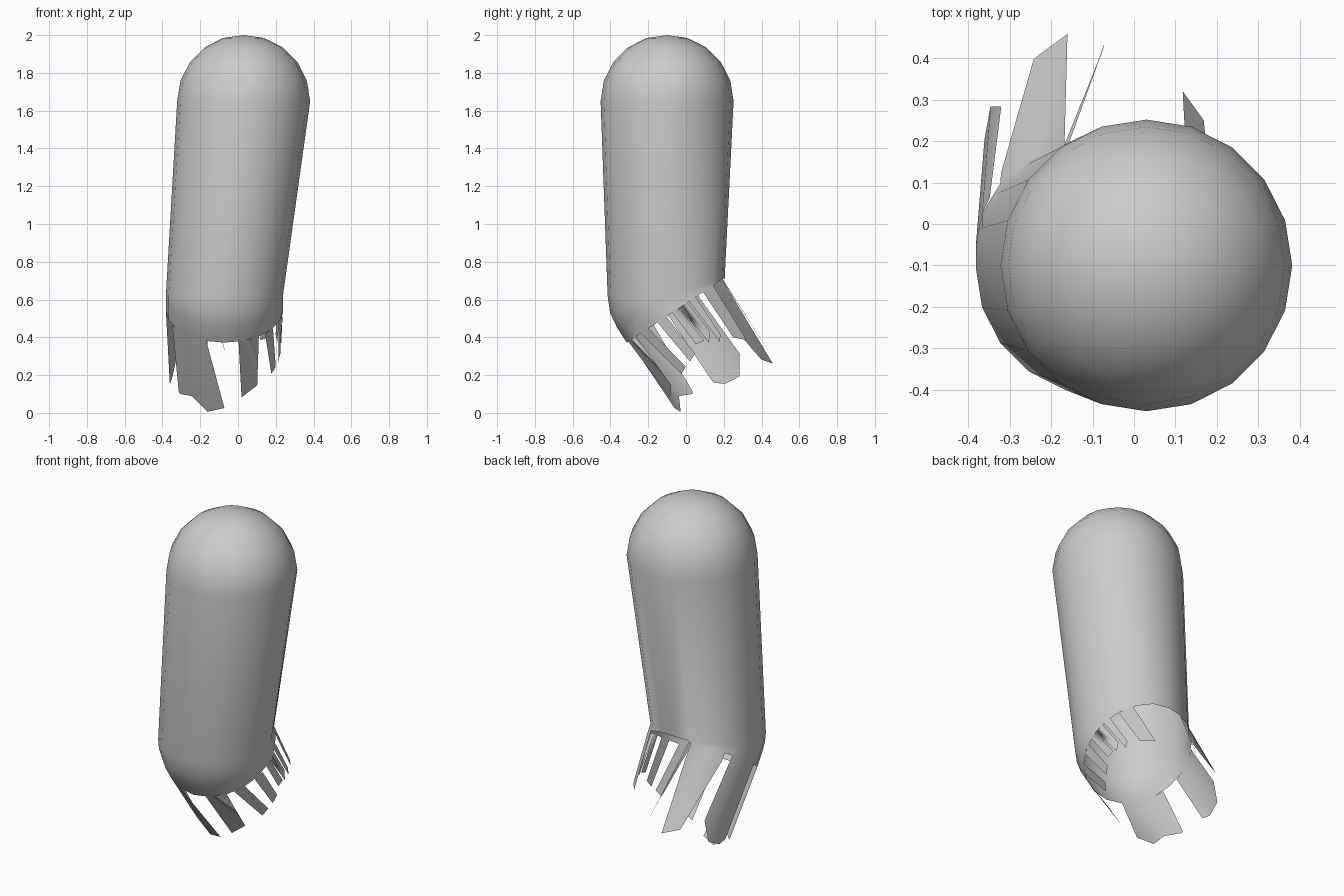
import bpy, bmesh, math
from mathutils import Vector

if "Cube" in bpy.data.objects:
    bpy.data.objects.remove(bpy.data.objects["Cube"])

N = 20
R_TOP, R_LOW = 0.352, 0.31
TOP = Vector((0.03, -0.1, 1.65))
ELBOW = Vector((-0.072, -0.105, 0.62))
BEND = math.radians(33.5)
BASE = 0.092                       # where the torn edge starts


def frame(a):
    """Front direction and limb direction after bending by angle a."""
    return (Vector((0, -math.cos(a), -math.sin(a))),
            Vector((0, math.sin(a), -math.cos(a))))


def limb(deg, t, a=BEND):
    """Point on the lower tube: angle around (90 = front), distance along."""
    p = math.radians(deg)
    f, d = frame(a)
    r = R_LOW - 0.045 * max(0, t - BASE)
    return ELBOW + r * (math.cos(p) * Vector((1, 0, 0)) + math.sin(p) * f) + t * d


def elbow_ring(k):
    """Rounded on the outside of the bend, mitred on the inside."""
    ring = []
    for i in range(N):
        deg = 360 * i / N
        s = math.sin(math.radians(deg))
        if s >= -0.001:
            ring.append(limb(deg, 0, k * BEND))
        else:
            ring.append(limb(deg, -s * R_LOW * math.tan(BEND / 2)))
    return ring


bm = bmesh.new()

# domed top rings, then the elbow rings, then the start of the tear
rings = []
for j in range(1, 6):
    b = math.pi / 2 * j / 5
    rings.append([TOP + R_TOP * Vector((math.sin(b) * math.cos(math.tau * i / N),
                                        -math.sin(b) * math.sin(math.tau * i / N),
                                        math.cos(b))) for i in range(N)])
rings += [elbow_ring(k / 2) for k in range(3)]
rings.append([limb(360 * i / N, BASE) for i in range(N)])

apex = bm.verts.new(TOP + Vector((0, 0, R_TOP - 0.002)))
loops = [[bm.verts.new(p) for p in ring] for ring in rings]
for i in range(N):
    bm.faces.new((apex, loops[0][(i + 1) % N], loops[0][i]))
for a, b in zip(loops, loops[1:]):
    for i in range(N):
        j = (i + 1) % N
        bm.faces.new((a[i], a[j], b[j], b[i]))

# torn strips: (root angle, tip angle, tip distance) across each strip
strips = [
    [(108, 90, .52), (108, 108, .555), (126, 126, .48), (144, 144, .51), (153, 146, .50)],
    [(76, 72, .46), (54, 54, .41)],
    [(46, 33, .39), (34, 24, .37)],
    [(22, 17, .36), (11, 8, .34)],
    [(4, 2, .30), (-4, -7, .31)],
    [(-4, -10, .33), (-14, -17, .29)],
    [(-16, -20, .36), (-24, -25, .33)],
    [(-34, -36, .38), (-50, -50, .43)],
    [(171, 171, .52), (180, 180, .56), (198, 198, .57), (207, 212, .47)],
    [(216, 216, .14), (234, 234, .56), (252, 252, .61)],
    [(252, 270, .53), (254, 270, .54)],
]
for strip in strips:
    roots = [bm.verts.new(limb(r, BASE)) for r, _, _ in strip]
    tips = [bm.verts.new(limb(a, t)) for _, a, t in strip]
    for k in range(len(strip) - 1):
        bm.faces.new((roots[k], roots[k + 1], tips[k + 1], tips[k]))

bmesh.ops.remove_doubles(bm, verts=bm.verts, dist=0.004)
bmesh.ops.recalc_face_normals(bm, faces=bm.faces)
for f in bm.faces:
    f.smooth = True

mesh = bpy.data.meshes.new("torn_sleeve")
bm.to_mesh(mesh)
bm.free()
obj = bpy.data.objects.new("torn_sleeve", mesh)
bpy.context.collection.objects.link(obj)
